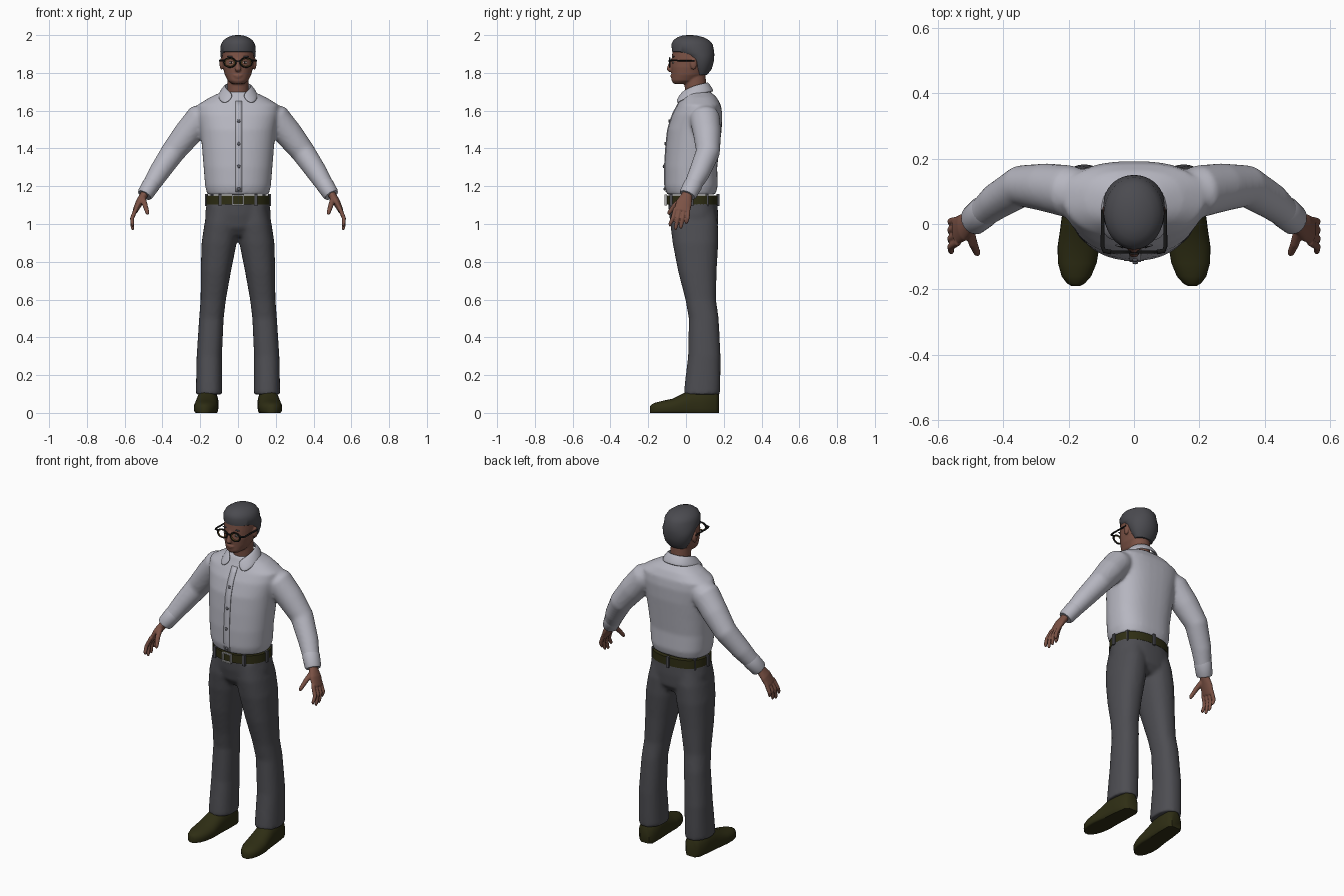
import bpy, bmesh, math
from mathutils import Vector

cube = bpy.data.objects.get("Cube")
if cube:
    bpy.data.objects.remove(cube)

X, Y, Z = Vector((1, 0, 0)), Vector((0, 1, 0)), Vector((0, 0, 1))


def material(name, *rgb):
    m = bpy.data.materials.new(name)
    m.use_nodes = True
    m.diffuse_color = (*rgb, 1)
    m.node_tree.nodes["Principled BSDF"].inputs["Base Color"].default_value = (*rgb, 1)
    return m


skin = material("brown skin", .2, .085, .06)
hair_grey = material("charcoal hair", .07, .07, .08)
cotton = material("pale grey cotton", .47, .47, .53)
wool = material("dark grey wool", .075, .075, .085)
leather = material("dark olive leather", .028, .027, .007)
black = material("black plastic", .008, .008, .008)
gold = material("gold metal", .3, .18, .04)
silver = material("silver metal", .45, .45, .45)
button_grey = material("button grey", .13, .13, .15)
white = material("eye white", .5, .48, .45)


def loft(bm, points, ref=X, axis=None, sides=24, front=2, back=2, side=1):
    """Skin superellipse rings given as x, y, z, half width, half depth."""
    centres = [Vector(p[:3]) for p in points]
    rings = []
    for i, (c, p) in enumerate(zip(centres, points)):
        d = axis or (centres[min(i + 1, len(points) - 1)] - centres[max(i - 1, 0)]).normalized()
        u = (ref - d * ref.dot(d)).normalized()
        v = d.cross(u)
        ring = []
        for k in range(sides):
            a = math.tau * k / sides
            co, si = math.cos(a), math.sin(a)
            e = 2 / (back if si > 0 else front)
            q = c + u * p[3] * math.copysign(abs(co) ** e, co) + v * p[4] * math.copysign(abs(si) ** e, si)
            ring.append(bm.verts.new((q.x * side, q.y, q.z)))
        rings.append(ring)
    for r, s in zip(rings, rings[1:]):
        for k in range(sides):
            j = (k + 1) % sides
            bm.faces.new((r[k], r[j], s[j], s[k]))
    bm.faces.new(rings[0][::-1])
    bm.faces.new(rings[-1])


def blob(bm, centre, size):
    made = bmesh.ops.create_uvsphere(bm, u_segments=20, v_segments=12, radius=1)
    bmesh.ops.scale(bm, vec=size, verts=made["verts"])
    bmesh.ops.translate(bm, vec=centre, verts=made["verts"])


def box(bm, centre, size):
    made = bmesh.ops.create_cube(bm, size=1)
    bmesh.ops.scale(bm, vec=size, verts=made["verts"])
    bmesh.ops.translate(bm, vec=centre, verts=made["verts"])


def finish(name, bm, mat, voxel=0, smooth=4):
    """Make the object; a voxel size blends its overlapping pieces together."""
    bmesh.ops.recalc_face_normals(bm, faces=bm.faces)
    mesh = bpy.data.meshes.new(name)
    bm.to_mesh(mesh)
    bm.free()
    mesh.materials.append(mat)
    ob = bpy.data.objects.new(name, mesh)
    bpy.context.collection.objects.link(ob)
    bpy.ops.object.select_all(action="DESELECT")
    ob.select_set(True)
    bpy.context.view_layer.objects.active = ob
    bpy.ops.object.shade_smooth_by_angle(angle=math.radians(45))
    if voxel:
        mod = ob.modifiers.new("Blend", "REMESH")
        mod.mode, mod.voxel_size, mod.use_smooth_shade = "VOXEL", voxel, True
        mod = ob.modifiers.new("Soften", "SMOOTH")
        mod.factor, mod.iterations = .5, smooth
    return ob


def front_y(ob, x, z):
    bpy.context.view_layer.update()
    shape = ob.evaluated_get(bpy.context.evaluated_depsgraph_get())
    hit, place, _, _ = shape.ray_cast((x, -1, z), (0, 1, 0))
    return place.y if hit else -.1


# Shirt: torso and sleeves blended into one
bm = bmesh.new()
loft(bm, [(0, .028, 1.155, .162, .128), (0, .028, 1.2, .174, .14), (0, .026, 1.3, .182, .139),
          (0, .035, 1.4, .19, .142), (0, .046, 1.5, .2, .143), (0, .06, 1.58, .215, .132),
          (0, .07, 1.63, .215, .115), (0, .07, 1.67, .15, .093), (0, .06, 1.7, .085, .07)],
     axis=Z, sides=40, back=2.6, front=2.1)
for s in (1, -1):
    loft(bm, [(.13, .095, 1.6, .06, .05), (.2, .1, 1.56, .08, .078), (.27, .112, 1.475, .074, .074),
              (.345, .116, 1.38, .064, .064), (.42, .07, 1.27, .056, .055), (.482, .018, 1.17, .042, .042)],
         ref=Y, side=s)
shirt = finish("shirt", bm, cotton, .01, 5)

# Cuffs
for s, label in ((1, "left"), (-1, "right")):
    bm = bmesh.new()
    loft(bm, [(.45, .045, 1.222, .046, .044), (.46, .037, 1.207, .05, .047),
              (.49, .012, 1.16, .047, .043), (.495, .008, 1.152, .042, .038)], ref=Y, side=s)
    finish(label + "_cuff", bm, cotton)

# Folded collar: half a strip, mirrored
bm = bmesh.new()
inner = [(0, .115, 1.752), (.05, .1, 1.748), (.072, .05, 1.738), (.056, -.01, 1.712), (.012, -.036, 1.68)]
outer = [(0, .15, 1.7), (.07, .135, 1.698), (.107, .06, 1.687), (.107, -.015, 1.66), (.07, -.062, 1.625)]
a, b = ([bm.verts.new(p) for p in edge] for edge in (inner, outer))
for i in range(len(a) - 1):
    bm.faces.new((a[i], b[i], b[i + 1], a[i + 1]))
collar = finish("collar", bm, cotton)
collar.modifiers.new("Other half", "MIRROR")
thick = collar.modifiers.new("Cloth", "SOLIDIFY")
thick.thickness, thick.offset = .014, 0
collar.modifiers.new("Round", "SUBSURF").levels = 2
collar.modifiers["Round"].render_levels = 2
collar.data.polygons.foreach_set("use_smooth", [True] * len(collar.data.polygons))

# Button placket and buttons
bm = bmesh.new()
rows = []
for i in range(16):
    z = 1.17 + i * .032
    y = front_y(shirt, .004, z) - .004
    rows.append([bm.verts.new((x, y, z)) for x in (-.014, .022)])
for r, t in zip(rows, rows[1:]):
    bm.faces.new((*r, *t[::-1]))
placket = finish("button_placket", bm, cotton)
placket.modifiers.new("Cloth", "SOLIDIFY").thickness = .006
bm = bmesh.new()
for i in range(4):
    z = 1.185 + i * .12
    blob(bm, (.004, front_y(shirt, .004, z) - .006, z), (.009, .005, .009))
finish("shirt_buttons", bm, button_grey)

# Trousers: seat and legs blended into one
bm = bmesh.new()
loft(bm, [(0, .05, .935, .09, .09), (0, .046, .98, .17, .122), (0, .04, 1.05, .175, .13),
          (0, .034, 1.14, .162, .13)], axis=Z, sides=40, back=2.4)
for s in (1, -1):
    loft(bm, [(.153, .084, .098, .07, .096), (.153, .088, .16, .069, .094), (.152, .097, .3, .067, .086),
              (.141, .094, .5, .065, .079), (.131, .078, .6, .067, .081), (.117, .06, .75, .08, .102),
              (.1, .05, .9, .093, .121), (.088, .043, 1, .09, .126), (.075, .036, 1.1, .08, .115)],
         axis=Z, sides=28, back=2.3, front=2.3, side=s)
finish("trousers", bm, wool, .011, 4)

# Belt, loops and buckle
bm = bmesh.new()
loft(bm, [(0, .033, z, .167, .135) for z in (1.103, 1.152)], axis=Z, sides=48, back=2.4)
belt = finish("belt", bm, leather)
bm = bmesh.new()
for degrees in (35, 90, 145, 180, 235, 305, 360):
    t = math.radians(degrees)
    box(bm, (.168 * math.cos(t), .033 + .137 * math.sin(t), 1.127), (.016, .016, .066))
finish("belt_loops", bm, wool)
bm = bmesh.new()
y = front_y(belt, 0, 1.127) - .005
for s in (1, -1):
    box(bm, (s * .027, y, 1.127), (.007, .012, .056))
    box(bm, (0, y, 1.127 + s * .025), (.054, .012, .007))
finish("belt_buckle", bm, silver)

# Shoes
for s, label in ((1, "left"), (-1, "right")):
    bm = bmesh.new()
    outline = [(.174, .1, .03), (.155, .12, .05), (.08, .128, .056), (.03, .125, .057), (-.02, .1, .06),
               (-.07, .075, .064), (-.12, .065, .059), (-.16, .055, .045), (-.182, .045, .027), (-.19, .035, .012)]
    loft(bm, [(.165 - .07 * y, y, top * .4, w, top * .6) for y, top, w in outline],
         axis=-Y, sides=28, front=3, back=2.2, side=s)
    for v in bm.verts:
        v.co.z = max(v.co.z, 0)
    finish(label + "_shoe", bm, leather)

# Hands
for s, label in ((1, "left"), (-1, "right")):
    bm = bmesh.new()
    loft(bm, [(.485, .015, 1.18, .027, .021), (.5, .004, 1.15, .03, .021), (.522, -.01, 1.115, .042, .02),
              (.545, -.022, 1.068, .043, .014)], ref=Y, side=s)
    for i, tip in enumerate((.988, .968, .975, 1)):
        y = -.056 + i * .023
        low = y - .028 + i * .006
        loft(bm, [(.538, y, 1.085, .011, .011), (.561, (y + low) / 2, 1.03, .011, .011),
                  (.559, low, tip + .012, .01, .009), (.556, low - .002, tip, .005, .005)],
             ref=Y, sides=12, side=s)
    loft(bm, [(.505, -.015, 1.14, .016, .015), (.492, -.06, 1.1, .014, .013),
              (.48, -.088, 1.062, .011, .011), (.477, -.094, 1.05, .006, .006)], ref=X, sides=12, side=s)
    finish(label + "_hand", bm, skin, .004, 3)

# Head, neck, nose, lips and ears
bm = bmesh.new()
loft(bm, [(0, .062, 1.63, .062, .06), (0, .052, 1.7, .056, .057), (0, .045, 1.8, .056, .058)], axis=Z)
loft(bm, [(0, -.025, 1.742, .032, .04), (0, -.006, 1.758, .054, .07), (0, .013, 1.79, .07, .089),
          (0, .025, 1.83, .08, .104), (0, .034, 1.88, .084, .109), (0, .034, 1.93, .083, .104),
          (0, .032, 1.97, .058, .08), (0, .03, 1.982, .03, .04)], axis=Z, sides=32, front=2.2)
loft(bm, [(0, -.068, 1.87, .009, .012), (0, -.083, 1.84, .011, .013), (0, -.09, 1.818, .017, .014),
          (0, -.082, 1.808, .014, .008)], ref=X, sides=14)
blob(bm, (0, -.07, 1.787), (.026, .014, .006))
blob(bm, (0, -.068, 1.777), (.023, .014, .006))
blob(bm, (0, -.055, 1.754), (.026, .018, .012))
for s in (1, -1):
    blob(bm, (s * .088, .04, 1.848), (.01, .018, .032))
head = finish("head", bm, skin, .005, 3)

# Hair
bm = bmesh.new()
loft(bm, [(0, .08, 1.79, .055, .032), (0, .08, 1.82, .074, .056), (0, .074, 1.86, .088, .073),
          (0, .064, 1.895, .093, .086), (0, .038, 1.912, .094, .111), (0, .032, 1.95, .091, .11),
          (0, .028, 1.972, .078, .096), (0, .024, 1.988, .056, .07), (0, .02, 1.997, .03, .04),
          (0, .02, 2, .01, .014)], axis=Z, sides=36)
finish("hair", bm, hair_grey)

# Eyes and eyebrows
for name, mat, x, z, size in (("eyes", white, .036, 1.855, (.013, .004, .006)),
                              ("irises", black, .036, 1.855, (.006, .006, .006)),
                              ("eyebrows", hair_grey, .038, 1.886, (.02, .005, .004))):
    bm = bmesh.new()
    y = front_y(head, x, z)
    for s in (1, -1):
        blob(bm, (s * x, y, z), size)
    finish(name, bm, mat)

# Glasses: dark rims with gold inner rings, bridge and temples
for s, label in ((1, "left"), (-1, "right")):
    for part, mat, radius, wire in (("rim", black, .031, .0045), ("inner_rim", gold, .026, .003)):
        bpy.ops.mesh.primitive_torus_add(location=(s * .043, -.086, 1.855), rotation=(math.pi / 2, 0, 0),
                                         major_radius=radius, minor_radius=wire,
                                         major_segments=32, minor_segments=8)
        ring = bpy.context.object
        ring.name = label + "_glasses_" + part
        ring.scale.y = .8
        ring.data.materials.append(mat)
        bpy.ops.object.shade_smooth()
bm = bmesh.new()
box(bm, (0, -.09, 1.862), (.03, .007, .007))
for s in (1, -1):
    loft(bm, [(.07, -.086, 1.866, .005, .007), (.091, -.082, 1.866, .005, .007), (.096, -.07, 1.866, .004, .006),
              (.096, .045, 1.864, .004, .005)], ref=Z, sides=8, side=s)
finish("glasses_frame", bm, black)
